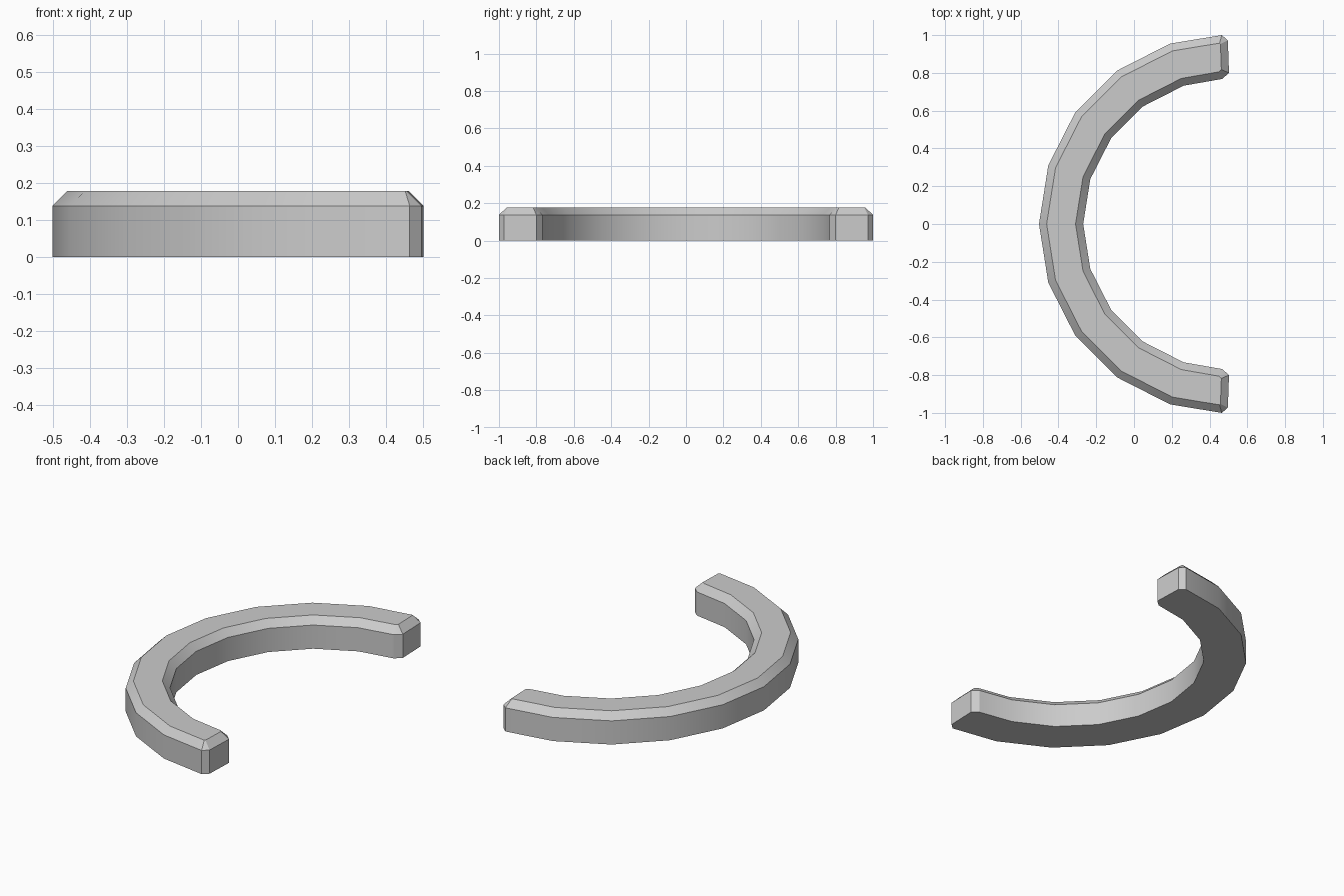
import bpy, bmesh, math
from mathutils import Vector

if "Cube" in bpy.data.objects:
    bpy.data.objects.remove(bpy.data.objects["Cube"])

CX, R_OUT, R_IN = 0.501, 1.004, 0.77
Z_SIDE, Z_TOP, CHAMFER = 0.138, 0.178, 0.04


def arc(radius):
    # Facets of a 20-sided ring, first quarter without its end point
    return [Vector((CX - radius * math.cos(math.radians(18 * i)),
                    radius * math.sin(math.radians(18 * i)))) for i in range(5)]


def inset(points, d):
    # Mitred inward offset of a counter-clockwise outline
    result = []
    for i, p in enumerate(points):
        a = (p - points[i - 1]).normalized()
        b = (points[(i + 1) % len(points)] - p).normalized()
        na, nb = Vector((-a.y, a.x)), Vector((-b.y, b.x))
        result.append(p + (na + nb) * d / (1 + na.dot(nb)))
    return result


# Upper half of the outline: outer arc, cut corners of the end, inner arc
tip = [Vector(p) for p in ((0.465, 1.0), (0.497, 0.972), (0.503, 0.80), (0.467, 0.768))]
upper = arc(R_OUT) + tip + arc(R_IN)[::-1]
lower = [Vector((p.x, -p.y)) for p in upper[1:-1]]
# Clockwise loop along the upper half and back along the lower half, reversed
outline = (upper + lower[::-1])[::-1]

# Curved bar: straight walls with a chamfered top rim
bm = bmesh.new()
rings = [[bm.verts.new((p.x, p.y, z)) for p in pts] for pts, z in
         ((outline, 0), (outline, Z_SIDE), (inset(outline, CHAMFER), Z_TOP))]
n = len(outline)
for low, high in zip(rings, rings[1:]):
    for i in range(n):
        j = (i + 1) % n
        bm.faces.new((low[i], low[j], high[j], high[i]))

# Top and bottom in quads across the bar (outline pairs mirror along its length)
for ring in (rings[0], rings[2]):
    bm.faces.new(ring)
bmesh.ops.recalc_face_normals(bm, faces=bm.faces)

mesh = bpy.data.meshes.new("curved_bar")
bm.to_mesh(mesh)
bm.free()
bar = bpy.data.objects.new("curved_bar", mesh)
bpy.context.collection.objects.link(bar)
bpy.context.view_layer.objects.active = bar
bar.select_set(True)
bpy.ops.object.shade_smooth_by_angle(angle=math.radians(30))
